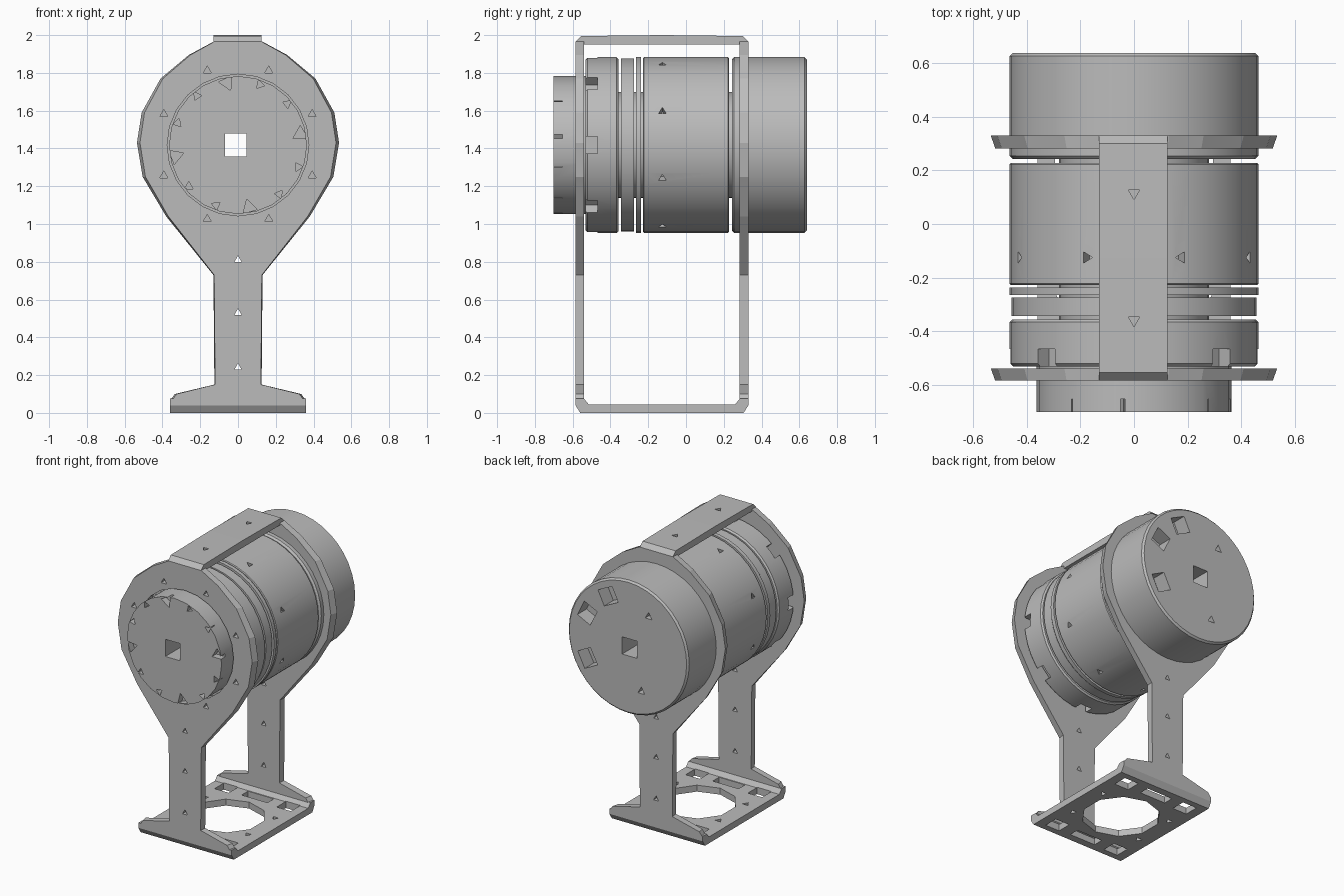
import bpy, bmesh, math
from mathutils import Vector, Matrix

if "Cube" in bpy.data.objects:
    bpy.data.objects.remove(bpy.data.objects["Cube"], do_unlink=True)

grey = bpy.data.materials.new("plain grey")
grey.use_nodes = True
grey.diffuse_color = (0.5, 0.5, 0.5, 1)
grey.node_tree.nodes["Principled BSDF"].inputs["Base Color"].default_value = (0.5, 0.5, 0.5, 1)

AXIS_Z = 1.418          # height of the drum axis
RADIUS = 0.465          # drum radius
FRONT, BACK = -0.585, 0.33
MID_Y = (FRONT + BACK) / 2
Y = Vector((0, 1, 0))
Z = Vector((0, 0, 1))


def add_prism(bm, pos, direction, sides, r, length, r2=None, spin=0.0):
    """Regular prism centred on pos, running along direction."""
    turn = Vector(direction).to_track_quat('Z', 'Y').to_matrix().to_4x4()
    m = Matrix.Translation(pos) @ turn @ Matrix.Rotation(spin, 4, 'Z')
    bmesh.ops.create_cone(bm, cap_ends=True, segments=sides, radius1=r,
                          radius2=r if r2 is None else r2, depth=length, matrix=m)


def add_box(bm, pos, size, rot=Matrix()):
    bmesh.ops.create_cube(bm, size=1, matrix=Matrix.Translation(pos) @ rot @ Matrix.Diagonal((*size, 1)))


def make(name, bm):
    bmesh.ops.recalc_face_normals(bm, faces=bm.faces)
    mesh = bpy.data.meshes.new(name)
    bm.to_mesh(mesh)
    bm.free()
    ob = bpy.data.objects.new(name, mesh)
    bpy.context.collection.objects.link(ob)
    return ob


def finish(ob, cutter=None, smooth=True):
    """Subtract the cutter shapes, then set shading and colour."""
    if cutter and cutter.verts:
        tool = make("cutter", cutter)
        tool.hide_render = True
        mod = ob.modifiers.new("cut", 'BOOLEAN')
        mod.operation, mod.solver, mod.object = 'DIFFERENCE', 'EXACT', tool
        deps = bpy.context.evaluated_depsgraph_get()
        mesh = bpy.data.meshes.new_from_object(ob.evaluated_get(deps))
        ob.modifiers.clear()
        ob.data = mesh
        bpy.data.objects.remove(tool, do_unlink=True)
    bm = bmesh.new()
    bm.from_mesh(ob.data)
    for f in bm.faces:
        f.smooth = smooth
        f.material_index = 0
    for e in bm.edges:
        e.smooth = len(e.link_faces) == 2 and e.calc_face_angle(0) < math.radians(30)
    bm.to_mesh(ob.data)
    bm.free()
    ob.data.materials.clear()
    ob.data.materials.append(grey)


def around(angle, r, y):
    """Point at an angle round the drum axis."""
    a = math.radians(angle)
    return Vector((r * math.cos(a), y, AXIS_Z + r * math.sin(a)))


def disc(name, y0, y1, r, r2=None, sides=40, chamfer=0.0):
    bm = bmesh.new()
    add_prism(bm, (0, (y0 + y1) / 2, AXIS_Z), Y, sides, r, y1 - y0, r2)
    if chamfer:
        rims = [e for e in bm.edges if any(len(f.verts) > 4 for f in e.link_faces)]
        bmesh.ops.bevel(bm, geom=rims, offset=chamfer, segments=1, affect='EDGES')
    return make(name, bm)


def bore():
    """Cutter for the square hole that runs right through the drum."""
    bm = bmesh.new()
    add_box(bm, (-0.012, 0, AXIS_Z), (0.115, 2, 0.12))
    return bm


def extrude(name, points, axis, a, b, taper=1.0):
    """Profile of (x, z) run along y, or of (y, z) run along x."""
    bm = bmesh.new()
    place = (lambda u, v, t: (u, t, v)) if axis == 'y' else (lambda u, v, t: (t, u, v))
    near = [bm.verts.new(place(u * taper, v, a)) for u, v in points]
    far = [bm.verts.new(place(u, v, b)) for u, v in points]
    bm.faces.new(near)
    bm.faces.new(far)
    for i in range(len(points)):
        j = (i + 1) % len(points)
        bm.faces.new((near[i], near[j], far[j], far[i]))
    return make(name, bm)


EIGHT = [22.5 + 45 * i for i in range(8)]

# Front cap with notched rim
cut = bore()
for i in range(12):
    big = i % 3 == 0
    add_prism(cut, around(i * 30 + 10, 0.335 if big else 0.34, -0.70), Y, 3,
              0.045 if big else 0.026, 0.09, spin=i * 0.9)
finish(disc("front_cap", -0.702, -0.5, 0.365, sides=24), cut)

# Front collar with pockets behind the bracket
cut = bore()
for i in range(8):
    add_box(cut, around(45 * i, RADIUS - 0.02, -0.505), (0.08, 0.075, 0.09),
            Matrix.Rotation(-math.radians(45 * i), 4, 'Y'))
finish(disc("front_collar", -0.532, -0.357, RADIUS, chamfer=0.01), cut)

# Thin rings
finish(disc("wide_ring", -0.343, -0.275, 0.457), bore())
finish(disc("thin_ring", -0.266, -0.238, RADIUS), bore())

# Main drum with eight screw holes round the side
cut = bore()
for a in EIGHT:
    p = around(a, RADIUS, -0.125)
    add_prism(cut, p, p - Vector((0, p.y, AXIS_Z)), 3, 0.024, 0.12)
finish(disc("main_drum", -0.228, 0.228, RADIUS, chamfer=0.005), cut)

# Inner core seen in the grooves
finish(disc("inner_core", -0.52, 0.6, 0.28), bore())

# Rear drum with square sockets and two screw holes
cut = bore()
for a in (64, 26, -27):
    add_box(cut, around(a, 0.35, 0.62), (0.11, 0.16, 0.12), Matrix.Rotation(-math.radians(a), 4, 'Y'))
for a in (122, 250):
    add_prism(cut, around(a, 0.3, 0.64), Y, 3, 0.03, 0.1)
finish(disc("rear_drum", 0.243, 0.64, RADIUS, chamfer=0.012), cut)

# Rear boss with hexagonal socket
cut = bore()
add_prism(cut, (0, 0.69, AXIS_Z), Y, 6, 0.09, 0.08)
finish(disc("rear_boss", 0.62, 0.703, 0.188, 0.165, sides=8), cut, smooth=False)

# Upright bracket plates
half = [(0.36, 0.04), (0.36, 0.065), (0.335, 0.1), (0.125, 0.15), (0.13, 0.73), (0.38, 1.04),
        (0.505, 1.25), (0.535, 1.43), (0.51, 1.59), (0.41, 1.77), (0.26, 1.895), (0.13, 1.965)]
outline = half + [(-x, z) for x, z in reversed(half)]
for name, y0, y1, hole in (("front_bracket", FRONT, -0.54, 0.375), ("rear_bracket", 0.283, BACK, 0.46)):
    cut = bmesh.new()
    mid = (y0 + y1) / 2
    add_prism(cut, (0, mid, AXIS_Z), Y, 24, hole, 0.2)
    for z in (0.81, 0.53, 0.24):
        add_prism(cut, (0, mid, z), Y, 3, 0.022, 0.2)
    if name == "front_bracket":
        for a in EIGHT:
            add_prism(cut, around(a, 0.425, mid), Y, 3, 0.025, 0.2)
    finish(extrude(name, outline, 'y', y0, y1, 0.97), cut, smooth=False)

# Top bridge
cut = bmesh.new()
for y in (0.115, -0.36):
    add_prism(cut, (0, y, 2.0), Z, 3, 0.024, 0.05)
side = [(FRONT, 1.95), (FRONT, 1.965), (-0.555, 1.995), (MID_Y, 2.0), (0.3, 1.995), (BACK, 1.965), (BACK, 1.95)]
finish(extrude("top_bridge", side, 'x', -0.13, 0.125), cut, smooth=False)

# Base plate with round opening, slots and screw holes
cut = bmesh.new()
add_prism(cut, (0, MID_Y, 0), Z, 10, 0.25, 0.3)
for sy in (-1, 1):
    add_box(cut, (0, MID_Y + sy * 0.345, 0), (0.2, 0.07, 0.3))
    for sx in (-1, 1):
        add_box(cut, (sx * 0.24, MID_Y + sy * 0.34, 0), (0.11, 0.1, 0.3))
        add_prism(cut, (sx * 0.27, MID_Y + sy * 0.15, 0), Z, 3, 0.024, 0.3)
side = [(FRONT, 0.075), (FRONT, 0.04), (-0.56, 0.0), (0.305, 0.0), (BACK, 0.04), (BACK, 0.075),
        (0.285, 0.075), (0.26, 0.045), (-0.515, 0.045), (-0.54, 0.075)]
finish(extrude("base_plate", side, 'x', -0.36, 0.36), cut, smooth=False)
